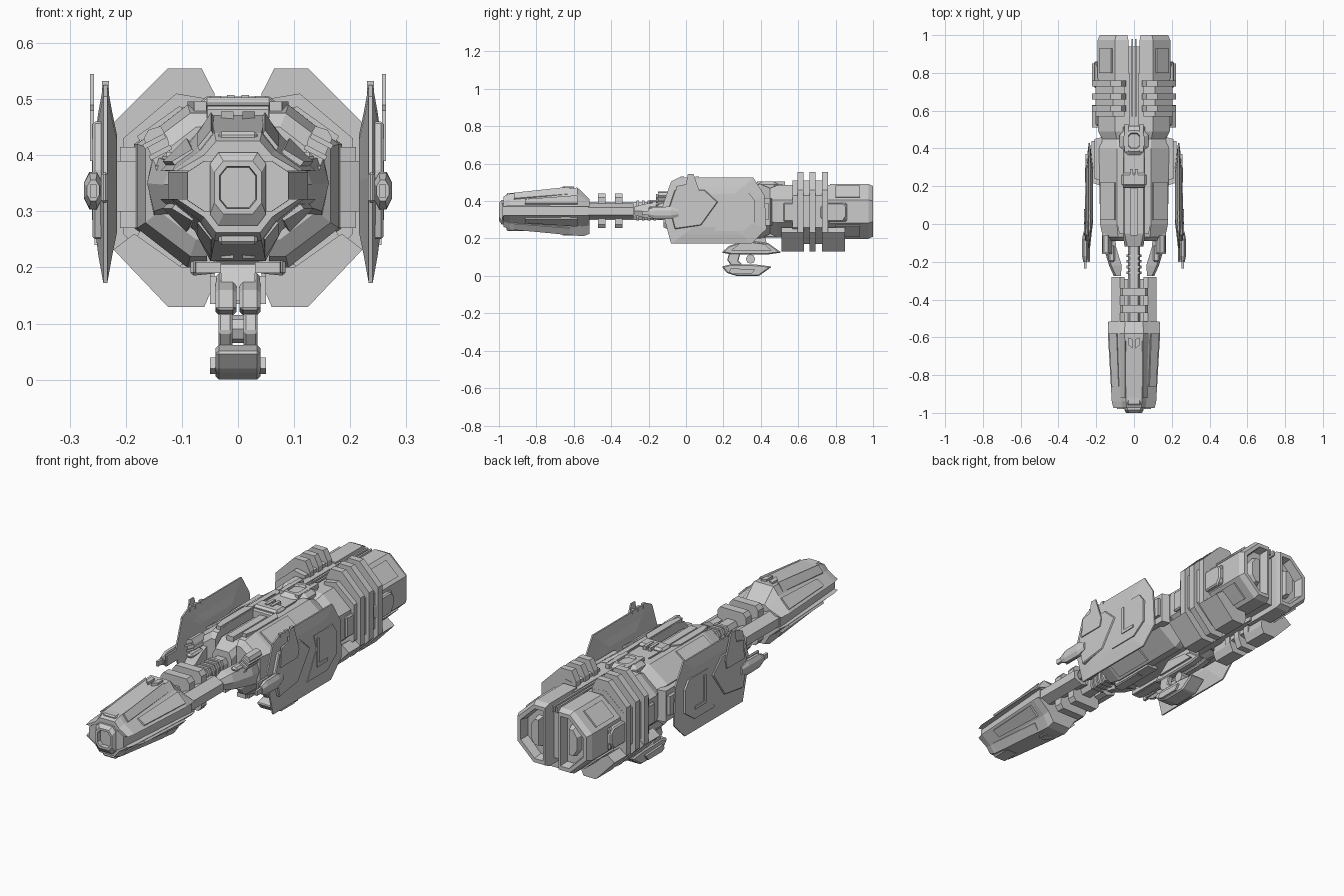
import bpy, bmesh, math

# ---------- helpers ----------
def loft(name, secs, mirror=False, bevel=0.0):
    """Skin equal-length rings of 3D points and cap both ends."""
    bm = bmesh.new()
    rings = [[bm.verts.new(p) for p in s] for s in secs]
    n = len(rings[0])
    for a, b in zip(rings, rings[1:]):
        for i in range(n):
            j = (i + 1) % n
            bm.faces.new((a[i], a[j], b[j], b[i]))
    bm.faces.new(rings[0])
    bm.faces.new(rings[-1])
    bmesh.ops.recalc_face_normals(bm, faces=bm.faces)
    me = bpy.data.meshes.new(name)
    bm.to_mesh(me)
    bm.free()
    ob = bpy.data.objects.new(name, me)
    bpy.context.collection.objects.link(ob)
    if mirror:
        ob.modifiers.new("Mirror", 'MIRROR').use_mirror_merge = False
    if bevel:
        b = ob.modifiers.new("Bevel", 'BEVEL')
        b.width, b.segments = bevel, 1
    return ob

def put(axis, u, v, t):
    return {'x': (t, u, v), 'y': (u, t, v), 'z': (u, v, t)}[axis]

def prism(name, prof, axis, a, b, mirror=False, bevel=0.0):
    return loft(name, [[put(axis, u, v, t) for u, v in prof] for t in (a, b)], mirror, bevel)

def box(name, x, y, z, mirror=False, bevel=0.0):
    (y0, y1), (z0, z1) = y, z
    return prism(name, [(y0, z0), (y1, z0), (y1, z1), (y0, z1)], 'x', x[0], x[1], mirror, bevel)

def scaled(prof, c, s):
    return [(c[0] + (u - c[0]) * s, c[1] + (v - c[1]) * s) for u, v in prof]

def octo(y, w, z0, z1, tw, ch):
    """Eight-sided section across the ship."""
    r = [(tw, z1), (w, z1 - ch), (w, z0 + ch), (tw, z0)]
    return [(x, y, z) for x, z in r + [(-x, z) for x, z in r[::-1]]]

def half(y, x0, w, z0, z1, tw, ch):
    """Right half of an eight-sided section."""
    return [(x, y, z) for x, z in
            [(x0, z1), (tw, z1), (w, z1 - ch), (w, z0 + ch), (tw, z0), (x0, z0)]]

# ---------- nose: upper shell, lower shell, core, muzzle ----------
def shell(y, s, zt, zm, ze):
    r = [(0.05 * s, zt), (0.078 * s, zm), (0.14 * s, ze)]
    return [(x, y, z) for x, z in r + [(-x, z) for x, z in r[::-1]]]

loft("nose_upper_shell", [shell(-0.975, .78, .425, .40, .372), shell(-0.94, .84, .44, .41, .373),
     shell(-0.58, .99, .472, .435, .372), shell(-0.515, .97, .41, .395, .372)])
loft("nose_lower_shell", [shell(-0.975, .78, .262, .29, .322), shell(-0.94, .84, .248, .28, .322),
     shell(-0.55, .99, .212, .265, .322), shell(-0.515, .97, .225, .27, .322)])
loft("nose_core", [octo(-0.98, .09, .30, .39, .06, .02), octo(-0.52, .125, .30, .39, .09, .02)])
loft("nose_muzzle", [octo(-0.95, .05, .275, .405, .035, .02), octo(-0.985, .05, .275, .405, .035, .02),
     octo(-1.0, .042, .295, .39, .026, .02), octo(-1.0, .033, .305, .38, .02, .016),
     octo(-0.96, .03, .308, .377, .018, .015)])
# raised armour strips on the nose
for nm, s in (("upper", 1), ("lower", -1)):
    zz = lambda d: 0.347 + s * d
    loft("nose_%s_strip" % nm, [
        [(.048, y, zz(a)), (.072, y, zz(b)), (.064, y, zz(b - .014)), (.04, y, zz(a - .014))]
        for y, a, b in ((-.92, .098, .068), (-.62, .130, .092))], True)
    loft("nose_%s_side_panel" % nm, [
        [(x0, y, zz(b)), (x1, y, zz(a)), (x1 - .01, y, zz(a - .012)), (x0 - .01, y, zz(b - .012))]
        for y, x0, x1, a, b in ((-.86, .082, .118, .042, .064), (-.58, .092, .134, .042, .084))], True)
    prism("nose_%s_hatch" % nm, [(.008, -.66), (.03, -.64), (.03, -.60), (.008, -.61)], 'z',
          zz(.11), zz(.131), True)
box("nose_brow", (-.035, .035), (-.96, -.90), (.42, .442), bevel=.006)
box("nose_chin", (-.035, .035), (-.96, -.86), (.240, .27), bevel=.006)

# ---------- neck ----------
loft("neck_spine", [octo(-.53, .032, .30, .395, .022, .02), octo(-.05, .032, .30, .395, .022, .02)])
prism("neck_rail", [(.05, .315), (.05, .38), (.075, .388), (.12, .365), (.12, .325), (.075, .307)],
      'y', -.54, -.28, True)
box("neck_bridge", (-.09, .09), (-.53, -.29), (.325, .37))
for i, y in enumerate((-.45, -.36)):
    loft("neck_collar_%d" % i, [octo(y - .02, .075, .255, .44, .06, .02), octo(y + .02, .075, .255, .44, .06, .02)])
for i in range(4):
    y = -.265 + i * .03
    loft("spine_rib_%d" % i, [octo(y, .04, .295, .402, .03, .02), octo(y + .014, .04, .295, .402, .03, .02)])

# forked arms joining neck and hull
loft("fork_arm", [[(x0, y, z0), (x1, y, z0), (x1 + .012, y, (z0 + z1) / 2), (x1, y, z1), (x0, y, z1)]
     for y, x0, x1, z0, z1 in ((-.275, .07, .095, .325, .37), (-.22, .065, .12, .31, .385),
                               (-.12, .095, .15, .30, .40), (-.06, .10, .15, .29, .41))], True)
box("fork_arm_plate", (.10, .135), (-.20, -.11), (.385, .406), True, .008)
# angled horn turrets: ribbed neck and wide head
loft("horn_turret", [[(.115, y, .375), (.14, y, .365), (.168, y, .43), (.16, y, .445), (.138, y, .452), (.125, y, .43)]
     for y in (-.15, -.06)], True)
for i in range(3):
    x, z = .116 + i * .011, .385 + i * .02
    loft("horn_rib_%d" % i, [[(x - .01, y, z + .006), (x + .028, y, z - .014), (x + .032, y, z - .006),
         (x - .006, y, z + .014)] for y in (-.16, -.05)], True)

# ---------- main hull: two halves with a trench between ----------
loft("main_hull", [half(-.09, .055, .14, .25, .45, .075, .05), half(-.07, .055, .165, .22, .475, .085, .06),
     half(0, .055, .18, .20, .49, .09, .07), half(.40, .055, .185, .20, .49, .09, .07),
     half(.46, .055, .165, .23, .465, .09, .06), half(.52, .055, .165, .23, .465, .09, .06)], True)
loft("hull_core", [octo(-.12, .05, .26, .425, .035, .03), octo(-.05, .06, .225, .45, .05, .02),
     octo(.52, .06, .225, .45, .05, .02)])
box("trench_cover", (-.06, .06), (.19, .52), (.44, .488), bevel=.006)
box("belly_cover", (-.06, .06), (.0, .50), (.205, .24), bevel=.006)
prism("deck_plate", [(.056, -.05), (.078, -.05), (.09, .01), (.09, .17), (.06, .20), (.06, .34), (.056, .36)],
      'z', .475, .496, True)
prism("belly_plate", [(.03, -.05), (.075, -.05), (.085, 0), (.085, .2), (.03, .2)], 'z', .190, .21, True)
prism("hull_shoulder_panel", [(.104, .488), (.180, .434), (.172, .42), (.09, .475)], 'y', .02, .22, True)
prism("hull_lower_panel", [(.104, .202), (.180, .256), (.172, .27), (.09, .215)], 'y', .02, .22, True)
box("deck_block", (-.065, .065), (.20, .27), (.48, .503), bevel=.01)
def ring8(r, z, cy):
    return [(r * math.cos(math.pi * (k + .5) / 4), cy + r * math.sin(math.pi * (k + .5) / 4), z) for k in range(8)]
loft("deck_turret", [ring8(.082, .46, .44), ring8(.082, .488, .44), ring8(.06, .505, .44),
     ring8(.045, .505, .44), ring8(.04, .495, .44)])
box("deck_turret_fin", (.03, .05), (.38, .53), (.48, .506), True)
box("deck_spine", (-.018, .018), (-.06, .60), (.44, .47))
box("deck_post", (.006, .02), (.23, .29), (.49, .507), True)
prism("chin_pod", [(.035, .19), (.085, .185), (.085, .22), (.07, .24), (.04, .24)], 'y', -.04, .12, True, .006)

# ---------- side wings ----------
W = [(-.13, .36), (-.08, .505), (-.04, .525), (.36, .525), (.42, .43), (.43, .25), (.35, .172), (-.08, .172)]
c = (.16, .35)
loft("side_wing", [[(x, y, z) for y, z in scaled(W, c, s)] for x, s in
     ((.216, .5), (.224, .72), (.233, 1), (.24, 1), (.249, .72), (.254, .5))], True)
prism("wing_chevron", [(-.09, .37), (-.06, .46), (.10, .46), (.17, .395), (.08, .27), (-.06, .25)],
      'x', .238, .259, True, .004)
prism("wing_rear_panel", [(.20, .44), (.34, .44), (.37, .40), (.37, .29), (.30, .24), (.15, .24), (.22, .37)],
      'x', .24, .256, True)
prism("wing_slot_bar", [(.22, .42), (.235, .42), (.235, .30), (.30, .30), (.30, .285), (.22, .285)], 'x', .25, .26, True)
prism("wing_blade", [(-.06, .39), (.07, .39), (.08, .43), (.04, .545), (.01, .545), (.0, .49), (-.05, .48)],
      'x', .257, .264, True)
for i in range(3):
    box("wing_tooth_%d" % i, (.230, .242), (-.03 + i * .04, -.01 + i * .04), (.505, .532), True)
prism("wing_mount", [(.17, .23), (.21, .24), (.21, .45), (.17, .46)], 'z', .27, .415, True)
prism("wing_strut", [(.17, .20), (.225, .22), (.225, .44), (.17, .44)], 'z', .30, .39, True)
# gun pods on the wing fronts
loft("gun_pod", [[(.258 + r * math.cos(math.pi * (k + .5) / 4), y, .337 + h * math.sin(math.pi * (k + .5) / 4))
     for k in range(8)] for y, r, h in ((-.20, .012, .02), (-.17, .018, .034), (-.08, .018, .036), (-.04, .01, .02))], True)
box("gun_barrel", (.252, .264), (-.235, -.19), (.325, .348), True)
box("gun_pod_rail", (.232, .244), (-.20, -.04), (.315, .37), True, .004)

# ---------- twin engines ----------
loft("engine_body", [half(.44, .02, .165, .23, .465, .09, .06), half(.49, .02, .19, .205, .485, .10, .08),
     half(.80, .02, .19, .205, .485, .10, .08)], True)
loft("engine_nozzle", [half(.77, .03, .192, .198, .492, .10, .085), half(.975, .03, .192, .198, .492, .10, .085),
     half(1.0, .035, .18, .21, .48, .095, .08), half(1.0, .045, .162, .228, .462, .09, .07),
     half(.955, .05, .155, .235, .455, .088, .068)], True)
loft("engine_core", [half(.94, .07, .13, .27, .42, .10, .04), half(.985, .08, .12, .285, .405, .10, .03)], True)
box("engine_spine", (-.03, .03), (.50, .94), (.225, .47))
box("engine_spine_rod", (.005, .014), (.57, .98), (.46, .487), True)
prism("engine_top_hatch", [(.121, .483), (.186, .423), (.170, .410), (.105, .470)], 'y', .80, .93, True)
prism("engine_bottom_hatch", [(.121, .207), (.186, .267), (.170, .280), (.105, .220)], 'y', .80, .93, True)
prism("engine_side_panel", [(.72, .31), (.75, .29), (.84, .29), (.86, .32), (.86, .37), (.84, .39), (.75, .39), (.72, .37)],
      'x', .185, .212, True, .006)
box("engine_side_rail", (.185, .203), (.52, .86), (.29, .39), True, .006)

# C-shaped cooling rings around the engines
C = [(.042, .51), (.065, .555), (.125, .555), (.222, .458), (.222, .232), (.125, .13), (.06, .13), (.042, .175),
     (.042, .21), (.095, .21), (.18, .29), (.18, .40), (.095, .48), (.042, .48)]
for i, y in enumerate((.595, .66, .727)):
    prism("cooling_ring_%d" % i, C, 'y', y, y + .032, True)
prism("ring_packing", [(.05, .50), (.11, .51), (.205, .43), (.205, .26), (.11, .17), (.05, .185),
      (.05, .22), (.18, .30), (.18, .40), (.05, .47)], 'y', .57, .76, True)
# lower radiator blocks
L = [(.06, .13), (.125, .13), (.222, .232), (.185, .26), (.10, .20), (.05, .20), (.045, .165)]
for nm, a, b in (("front", .51, .63), ("rear", .727, .85)):
    prism("radiator_%s" % nm, L, 'y', a, b, True)

# ---------- belly turret ----------
prism("turret_pylon", [(.26, .14), (.29, .22), (.42, .22), (.44, .14)], 'x', -.03, .03)
prism("turret_upper_shell", [(.19, .125), (.23, .16), (.32, .19), (.44, .175), (.51, .125), (.44, .115), (.24, .115)],
      'x', .003, .04, True, .006)
prism("turret_side_plate", [(.24, .135), (.30, .185), (.42, .17), (.46, .135)], 'x', .038, .05, True)
prism("turret_leg", [(.23, .12), (.22, .085), (.25, .045), (.32, .045), (.28, .08), (.29, .12)], 'x', .01, .035, True, .004)
prism("turret_lower_shell", [(.19, .05), (.22, .015), (.27, .0), (.39, .0), (.46, .05), (.38, .06), (.24, .062)],
      'x', -.04, .04, False, .006)
prism("turret_lower_side", [(.23, .02), (.25, .01), (.35, .01), (.37, .035), (.24, .04)], 'x', .036, .05, True)
loft("turret_ball", [[(x, .345 + r * math.cos(k * math.pi / 4), .09 + r * math.sin(k * math.pi / 4)) for k in range(8)]
     for x, r in ((-.025, .025), (.025, .025))])
for i in range(4):
    box("turret_vent_%d" % i, (-.045, .045), (.28 + i * .035, .298 + i * .035), (.135, .155))
